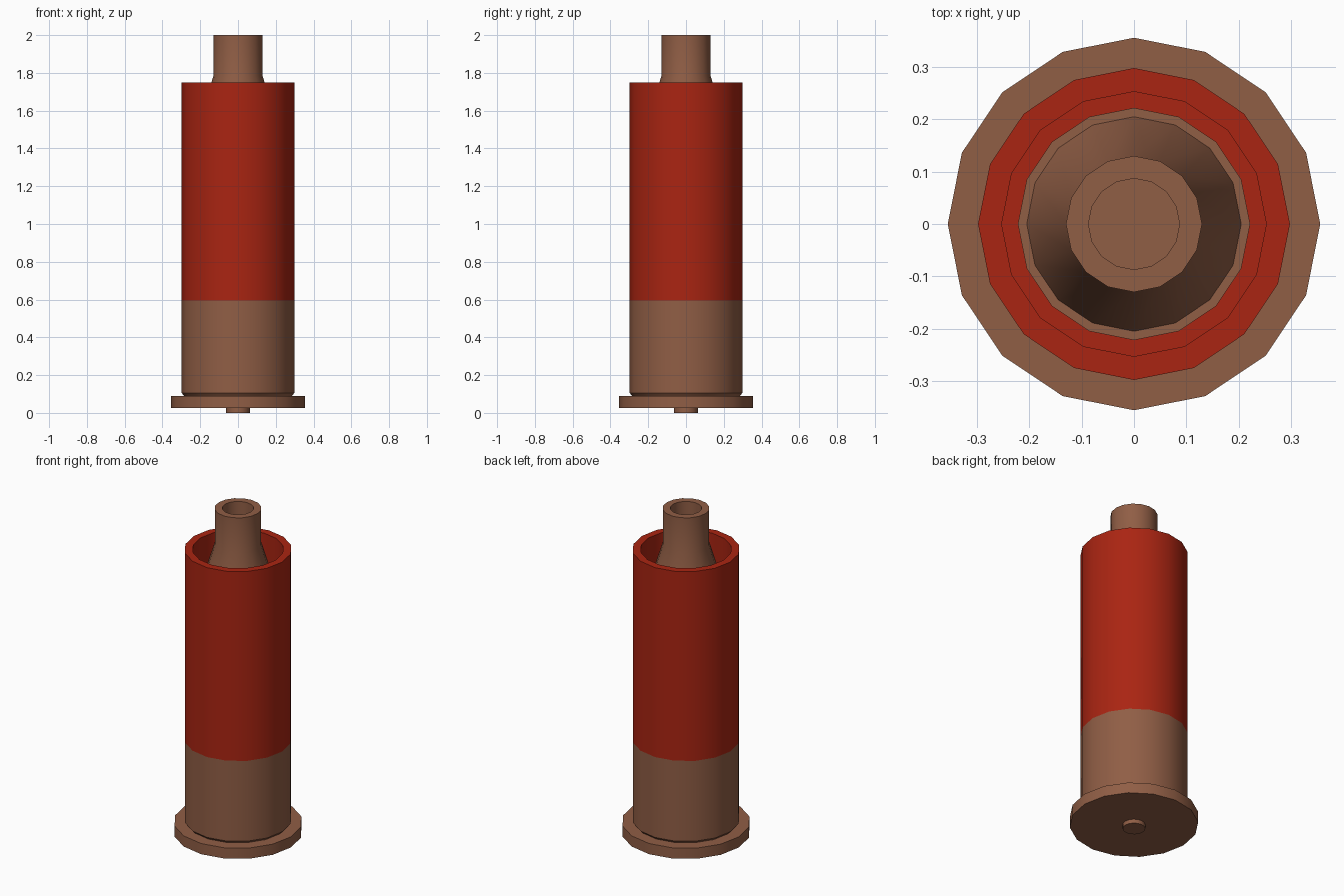
import bpy, bmesh, math

if "Cube" in bpy.data.objects:
    bpy.data.objects.remove(bpy.data.objects["Cube"])

SIDES = 16


def material(name, rgb):
    m = bpy.data.materials.new(name)
    m.diffuse_color = (*rgb, 1.0)
    m.use_nodes = True
    m.node_tree.nodes["Principled BSDF"].inputs["Base Color"].default_value = m.diffuse_color
    return m


def lathe(name, profile, mat):
    """Revolve (radius, z) points about z; radius 0 closes to a single cap face."""
    bm = bmesh.new()
    rings, caps = [], []
    for r, z in profile:
        if r == 0:
            caps.append(len(rings))
            continue
        rings.append([bm.verts.new((r * math.cos(2 * math.pi * i / SIDES),
                                    r * math.sin(2 * math.pi * i / SIDES), z))
                      for i in range(SIDES)])
    for a, b in zip(rings, rings[1:]):
        for i in range(SIDES):
            j = (i + 1) % SIDES
            bm.faces.new((a[i], a[j], b[j], b[i]))
    for c in caps:
        bm.faces.new(rings[0][::-1] if c == 0 else rings[-1])
    bm.normal_update()
    if len(caps) == 2:
        bmesh.ops.recalc_face_normals(bm, faces=bm.faces[:])
    me = bpy.data.meshes.new(name)
    bm.to_mesh(me)
    bm.free()
    me.materials.append(mat)
    ob = bpy.data.objects.new(name, me)
    bpy.context.collection.objects.link(ob)
    bpy.ops.object.select_all(action='DESELECT')
    ob.select_set(True)
    bpy.context.view_layer.objects.active = ob
    bpy.ops.object.shade_smooth_by_angle(angle=math.radians(30))
    return ob


brown = material("copper_brown", (0.28, 0.112, 0.06))
red = material("hull_red", (0.40, 0.018, 0.006))

# Small cap under the base
lathe("primer", [(0, 0), (0.0625, 0), (0.0625, 0.03), (0, 0.03)], brown)

# Rimmed metal base with a slight groove above the rim
lathe("base", [(0, 0.025), (0.356, 0.025), (0.356, 0.09), (0.285, 0.09),
               (0.298, 0.105), (0.298, 0.595), (0, 0.595)], brown)

# Red tube with open mouth and a floor inside
lathe("hull", [(0, 0.595), (0.298, 0.595), (0.298, 1.75), (0.253, 1.75),
               (0.253, 1.48), (0, 1.48)], red)

# Flared slug with a hollow neck
lathe("slug", [(0, 1.48), (0.222, 1.48), (0.222, 1.54), (0.205, 1.54),
               (0.13, 1.785), (0.13, 2.0), (0.087, 2.0), (0.087, 1.75),
               (0, 1.75)], brown)
